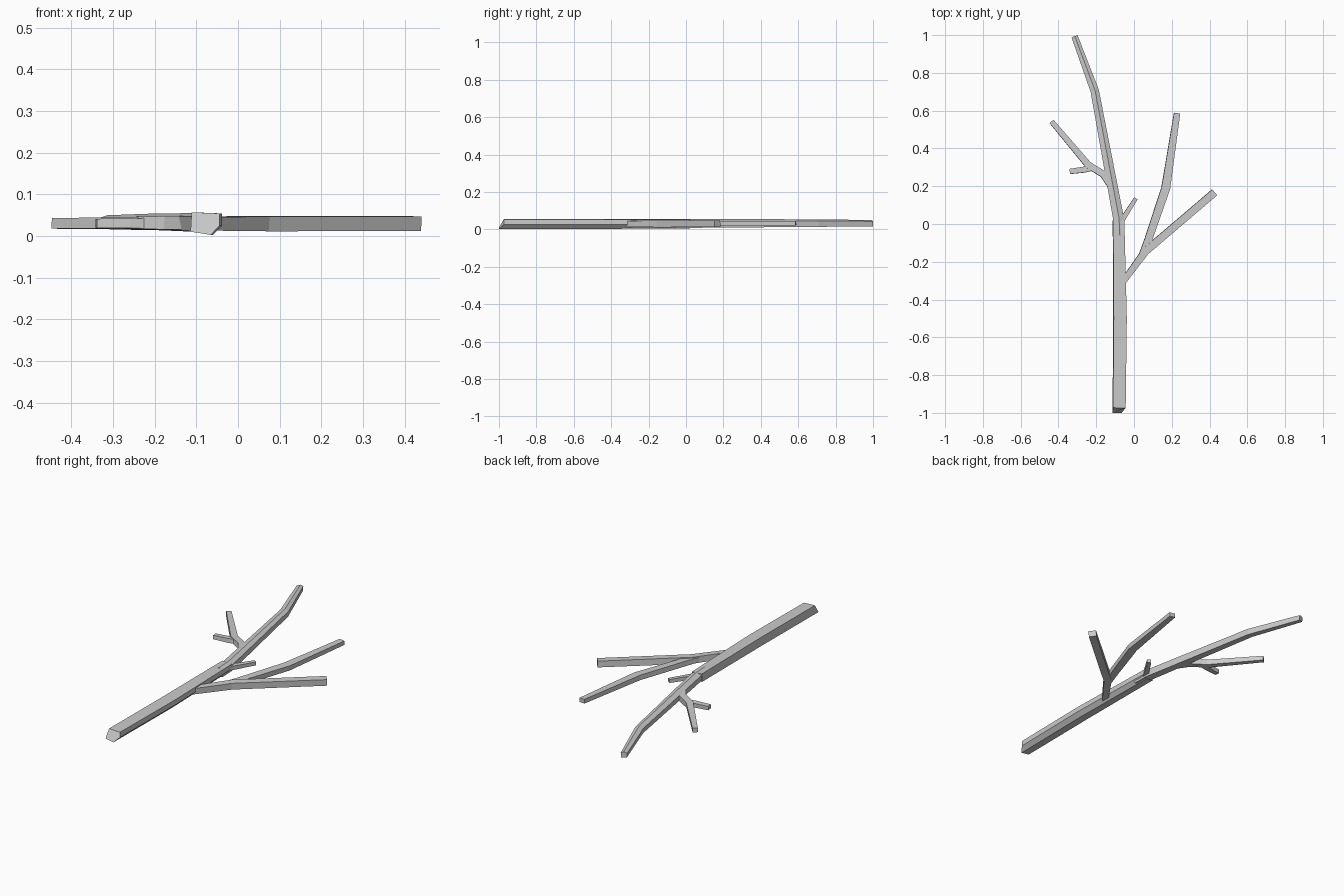
import bpy, bmesh
from mathutils import Vector

# Cross-sections as (sideways, up) in -0.5..0.5, right side positive
TRUNK = [(-0.46, 0.5), (0.5, 0.45), (0.5, -0.08), (0.2, -0.5), (-0.5, -0.36)]
RIDGED = [(-0.5, 0.32), (0.05, 0.5), (0.5, 0.3), (0.42, -0.5), (-0.42, -0.42)]
SQUARE = [(-0.46, 0.5), (0.5, 0.46), (0.46, -0.5), (-0.5, -0.44)]


def branch(name, path, section):
    """Faceted tapering limb; path rows are x, y, z, width, height."""
    pts = [Vector(p[:3]) for p in path]
    bm = bmesh.new()
    rings = []
    for i, (p, row) in enumerate(zip(pts, path)):
        a = (p - pts[i - 1]).normalized() if i else Vector()
        b = (pts[i + 1] - p).normalized() if i < len(pts) - 1 else Vector()
        d = a + b
        side = Vector((d.y, -d.x, 0)).normalized()
        rings.append([bm.verts.new(p + side * u * row[3] + Vector((0, 0, v * row[4])))
                      for u, v in section])
    n = len(section)
    for r, s in zip(rings, rings[1:]):
        for k in range(n):
            bm.faces.new((r[k], r[(k + 1) % n], s[(k + 1) % n], s[k]))
    bm.faces.new(rings[0])
    bm.faces.new(rings[-1])
    bmesh.ops.recalc_face_normals(bm, faces=bm.faces)
    mesh = bpy.data.meshes.new(name)
    bm.to_mesh(mesh)
    bm.free()
    obj = bpy.data.objects.new(name, mesh)
    bpy.context.collection.objects.link(obj)
    return obj


# Thick lower stem, with a slightly slanted cut end
trunk = branch("trunk", [(-0.079, -0.985, 0.03, 0.07, 0.054),
                         (-0.074, -0.5, 0.03, 0.072, 0.054),
                         (-0.082, 0.02, 0.03, 0.062, 0.05)], TRUNK)
for v in trunk.data.vertices:
    if v.co.y < -0.9:
        v.co.y += -0.015 if v.co.z < 0.02 else 0.012

# Upper stem bending to the left
branch("upper_stem", [(-0.078, -0.06, 0.032, 0.055, 0.048),
                      (-0.082, 0.03, 0.032, 0.058, 0.047),
                      (-0.208, 0.705, 0.034, 0.045, 0.04),
                      (-0.315, 0.994, 0.033, 0.034, 0.034)], RIDGED)

# Right fork
branch("right_branch", [(-0.065, -0.315, 0.03, 0.032, 0.034),
                        (0.06, -0.145, 0.03, 0.042, 0.037),
                        (0.427, 0.168, 0.03, 0.042, 0.036)], SQUARE)
branch("right_upper_branch", [(0.035, -0.18, 0.03, 0.032, 0.028),
                              (0.075, -0.085, 0.03, 0.042, 0.029),
                              (0.168, 0.19, 0.032, 0.048, 0.028),
                              (0.228, 0.587, 0.033, 0.034, 0.024)], SQUARE)

# Left fork
branch("left_branch", [(-0.115, 0.2, 0.031, 0.045, 0.036),
                       (-0.165, 0.265, 0.031, 0.038, 0.034),
                       (-0.242, 0.312, 0.031, 0.038, 0.03),
                       (-0.437, 0.543, 0.03, 0.028, 0.026)], SQUARE)
branch("left_twig", [(-0.215, 0.3, 0.03, 0.034, 0.026),
                     (-0.262, 0.288, 0.03, 0.032, 0.025),
                     (-0.34, 0.278, 0.03, 0.028, 0.023)], SQUARE)

# Short twig at the top of the trunk
branch("short_twig", [(-0.07, 0.01, 0.03, 0.028, 0.024),
                      (0.01, 0.136, 0.031, 0.022, 0.02)], SQUARE)
